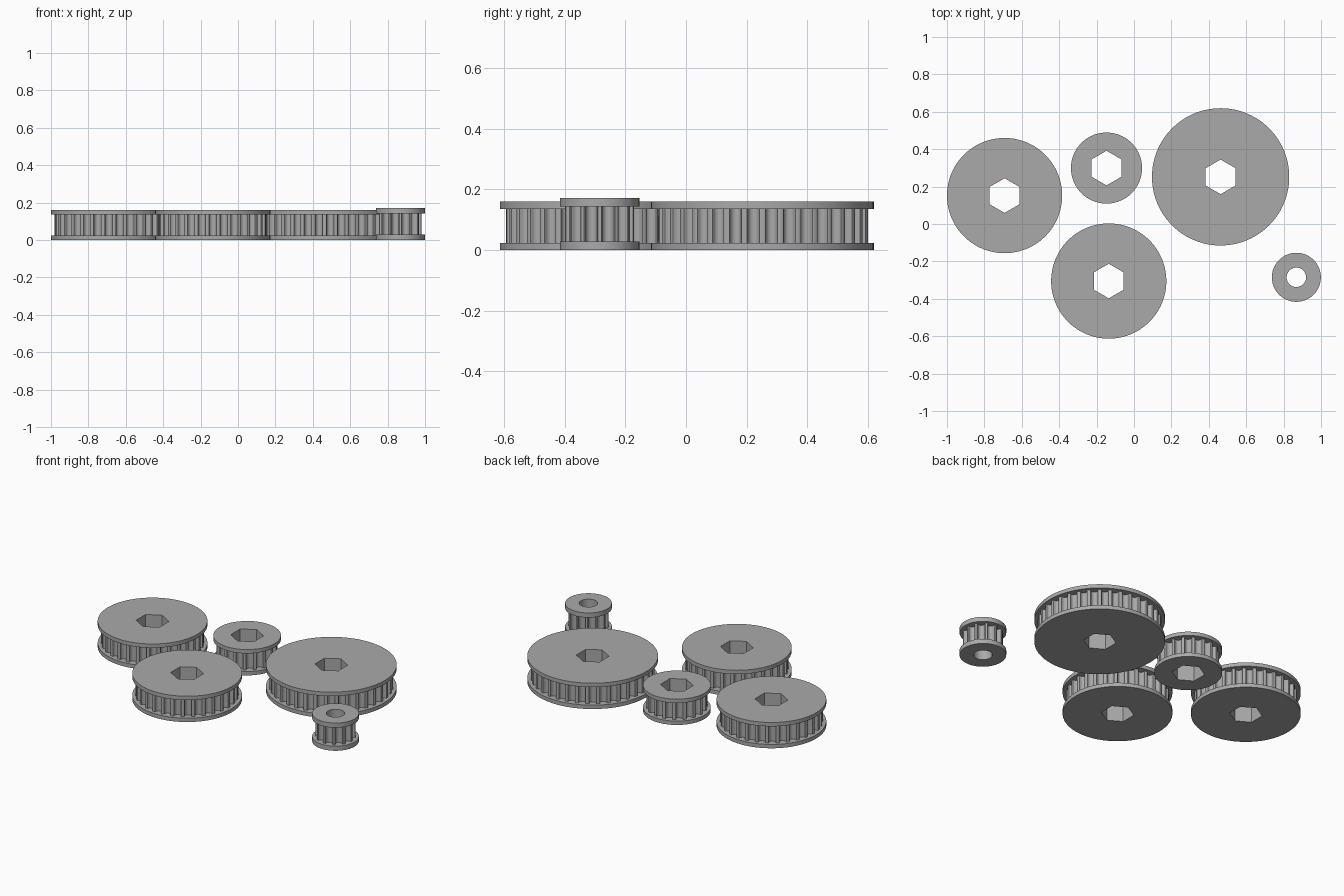
import bpy, bmesh, math

if "Cube" in bpy.data.objects:
    bpy.data.objects.remove(bpy.data.objects["Cube"])

grey = bpy.data.materials.new("plain grey")
grey.diffuse_color = (0.4, 0.4, 0.4, 1)
grey.use_nodes = True
grey.node_tree.nodes["Principled BSDF"].inputs["Base Color"].default_value = grey.diffuse_color

GROOVE_R, GROOVE_DEPTH, CORNER = 0.0188, 0.0254, 0.005


def circle(radius, count, phase=0.0):
    return [(radius * math.cos(phase + 2 * math.pi * i / count),
             radius * math.sin(phase + 2 * math.pi * i / count)) for i in range(count)]


def toothed(radius, teeth):
    """Belt pulley outline: round-bottomed grooves with eased tooth corners."""
    mid = radius - GROOVE_DEPTH + GROOVE_R
    groove = [(radius, -GROOVE_R - CORNER), (radius - CORNER * 0.3, -GROOVE_R - CORNER * 0.3)]
    for i in range(11):
        a = -math.pi / 2 + math.pi * i / 10
        groove.append((mid - GROOVE_R * math.cos(a), GROOVE_R * math.sin(a)))
    groove += [(x, -y) for x, y in reversed(groove[:2])]
    pts = []
    for t in range(teeth):
        a = 2 * math.pi * (t + 0.5) / teeth
        c, s = math.cos(a), math.sin(a)
        pts += [(x * c - y * s, x * s + y * c) for x, y in groove]
    return pts


def pulley(name, x, y, teeth, radius, flange_r, height, flange, bore):
    bm = bmesh.new()
    rim, gear = circle(flange_r, 96), toothed(radius, teeth)
    top = height - flange
    # Outlines in order around the section: bore, flange, teeth, flange, bore
    section = [(bore, 0), (rim, 0), (rim, flange), (gear, flange),
               (gear, top), (rim, top), (rim, height), (bore, height)]
    loops = []
    for outline, z in section:
        vs = [bm.verts.new((px, py, z)) for px, py in outline]
        es = [bm.edges.new((vs[i - 1], vs[i])) for i in range(len(vs))]
        loops.append((vs, es, z))
    for k, (va, ea, za) in enumerate(loops):
        vb, eb, zb = loops[(k + 1) % len(loops)]
        if za == zb:    # flat ring
            bmesh.ops.triangle_fill(bm, edges=ea + eb, use_beauty=True, normal=(0, 0, 1))
        else:           # upright wall
            for i in range(len(va)):
                bm.faces.new((va[i - 1], va[i], vb[i], vb[i - 1]))
    bmesh.ops.recalc_face_normals(bm, faces=bm.faces)
    mesh = bpy.data.meshes.new(name)
    bm.to_mesh(mesh)
    bm.free()
    mesh.materials.append(grey)
    ob = bpy.data.objects.new(name, mesh)
    ob.location = (x, y, 0)
    bpy.context.collection.objects.link(ob)
    bpy.context.view_layer.objects.active = ob
    ob.select_set(True)
    bpy.ops.object.shade_smooth_by_angle(angle=math.radians(30))
    ob.select_set(False)


hex_bore = circle(0.0925, 6, math.pi / 2)
round_bore = circle(0.052, 48)

pulley("left_pulley", -0.692, 0.152, 30, 0.288, 0.308, 0.16, 0.024, hex_bore)
pulley("front_pulley", -0.135, -0.305, 30, 0.288, 0.308, 0.16, 0.024, hex_bore)
pulley("small_hex_pulley", -0.147, 0.299, 18, 0.170, 0.190, 0.16, 0.024, hex_bore)
pulley("large_pulley", 0.463, 0.252, 36, 0.347, 0.367, 0.16, 0.024, hex_bore)
pulley("motor_pulley", 0.868, -0.285, 12, 0.111, 0.131, 0.172, 0.029, round_bore)
